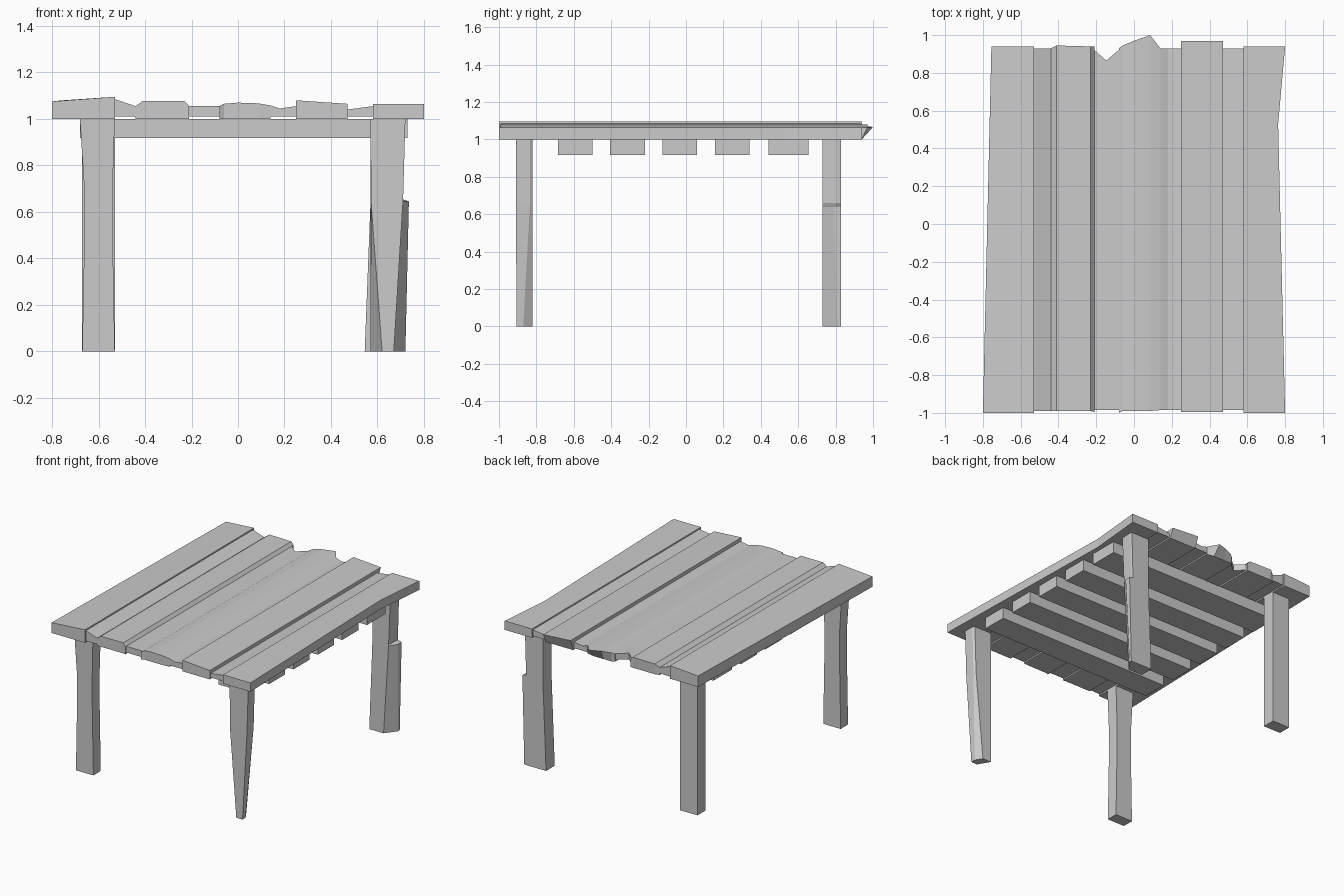
import bpy
import bmesh

cube = bpy.data.objects.get("Cube")
if cube:
    bpy.data.objects.remove(cube, do_unlink=True)

wood = bpy.data.materials.new("weathered_grey")
wood.use_nodes = True
GREY = (0.6, 0.6, 0.6, 1)
wood.diffuse_color = GREY
wood.node_tree.nodes["Principled BSDF"].inputs["Base Color"].default_value = GREY

BASE = 1.0      # underside of the tabletop
BACK = 0.94     # usual back end of a plank


def loft(name, rings):
    """Join equal-length rings of points into a closed solid."""
    bm = bmesh.new()
    loops = [[bm.verts.new(p) for p in ring] for ring in rings]
    for a, b in zip(loops, loops[1:]):
        for i in range(len(a)):
            j = (i + 1) % len(a)
            bm.faces.new((a[i], a[j], b[j], b[i]))
    bm.faces.new(loops[0])
    bm.faces.new(loops[-1])
    bmesh.ops.recalc_face_normals(bm, faces=bm.faces)
    mesh = bpy.data.meshes.new(name)
    bm.to_mesh(mesh)
    bm.free()
    mesh.materials.append(wood)
    obj = bpy.data.objects.new(name, mesh)
    bpy.context.collection.objects.link(obj)
    return obj


def plank(name, sections, bottom=BASE):
    """Plank from cuts across its width: x, top height, front y, back y."""
    loft(name, [[(x, front, bottom), (x, min(back, BACK), bottom),
                 (x, back, top), (x, front, top)]
                for x, top, front, back in sections])


def edge_plank(name, stations):
    """Outer plank from cuts along its length: y, then x and top of each side."""
    loft(name, [[(xa, y, BASE), (xb, y, BASE), (xb, y, zb), (xa, y, za)]
                for y, xa, za, xb, zb in stations])


def leg(name, levels):
    """Leg from outlines at several heights."""
    loft(name, [[(x, y, z) for x, y in outline] for z, outline in levels])


def rect(x0, x1, y0, y1):
    return [(x0, y0), (x1, y0), (x1, y1), (x0, y1)]


# Outer planks with worn long edges
edge_plank("left_edge_plank", [(-1, -0.80, 1.075, -0.53, 1.095),
                               (BACK, -0.755, 1.08, -0.53, 1.095)])
edge_plank("right_edge_plank", [(-1, 0.58, 1.065, 0.80, 1.065),
                                (0.53, 0.58, 1.065, 0.763, 1.065),
                                (BACK, 0.58, 1.065, 0.80, 1.065)])

# Inner planks and the thin strips between them
plank("sloped_strip", [(-0.53, 1.085, -0.99, 0.93), (-0.44, 1.055, -0.99, 0.93)], 1.01)
plank("chamfered_plank", [(-0.44, 1.055, -0.99, 0.93), (-0.41, 1.077, -0.99, 0.945),
                          (-0.23, 1.077, -0.99, BACK), (-0.21, 1.055, -0.995, BACK)])
plank("notched_strip", [(-0.22, 1.055, -0.985, 0.93), (-0.147, 1.055, -0.985, 0.865),
                        (-0.07, 1.055, -0.985, 0.93)], 1.01)
plank("splintered_plank", [(-0.08, 1.055, -1, 0.93), (-0.06, 1.065, -0.99, 0.945),
                           (0, 1.07, -0.99, 0.97), (0.085, 1.067, -0.99, 1.0),
                           (0.14, 1.058, -0.985, 0.93)])
plank("dished_strip", [(0.14, 1.058, -0.985, 0.93), (0.18, 1.045, -0.985, 0.93),
                       (0.25, 1.055, -0.985, 0.93)], 1.01)
plank("tilted_plank", [(0.25, 1.08, -0.995, 0.97), (0.47, 1.065, -0.995, 0.97)])
plank("narrow_strip", [(0.47, 1.04, -0.985, 0.93), (0.58, 1.055, -0.985, 0.93)], 1.01)

# Cross slats below the top
for i, (y0, y1) in enumerate([(-0.685, -0.50), (-0.405, -0.22), (-0.125, 0.06),
                              (0.155, 0.34), (0.44, 0.655)]):
    loft(f"cross_slat_{i + 1}", [[(x, y0, 0.917), (x, y1, 0.917), (x, y1, BASE), (x, y0, BASE)]
                                 for x in (-0.68, 0.73)])

# Left legs: one waisted, one plain
leg("front_leg_waisted", [(0, rect(-0.67, -0.53, -0.905, -0.82)),
                          (0.55, rect(-0.66, -0.54, -0.905, -0.82)),
                          (0.68, rect(-0.66, -0.54, -0.905, -0.82)),
                          (BASE, rect(-0.68, -0.53, -0.91, -0.82))])
leg("back_leg_plain", [(0, rect(-0.67, -0.53, 0.73, 0.825)),
                       (BASE, rect(-0.67, -0.53, 0.73, 0.825))])

# Front right leg whittled to a narrow foot
leg("front_leg_tapered", [
    (0, [(0.62, -0.905), (0.67, -0.905), (0.67, -0.87), (0.64, -0.82), (0.57, -0.82)]),
    (0.65, [(0.572, -0.91), (0.71, -0.91), (0.71, -0.835), (0.70, -0.82), (0.57, -0.82)]),
    (BASE, [(0.57, -0.91), (0.72, -0.91), (0.72, -0.835), (0.71, -0.82), (0.57, -0.82)])])

# Back right leg with a stepped split on its outer side
leg("back_leg_split", [
    (0, [(0.545, 0.73), (0.66, 0.73), (0.72, 0.81), (0.72, 0.83), (0.545, 0.83)]),
    (0.645, [(0.57, 0.73), (0.70, 0.73), (0.735, 0.79), (0.735, 0.83), (0.57, 0.83)]),
    (0.655, [(0.57, 0.73), (0.70, 0.73), (0.705, 0.81), (0.705, 0.83), (0.57, 0.83)]),
    (BASE, [(0.57, 0.73), (0.715, 0.73), (0.72, 0.81), (0.715, 0.83), (0.57, 0.83)])])
